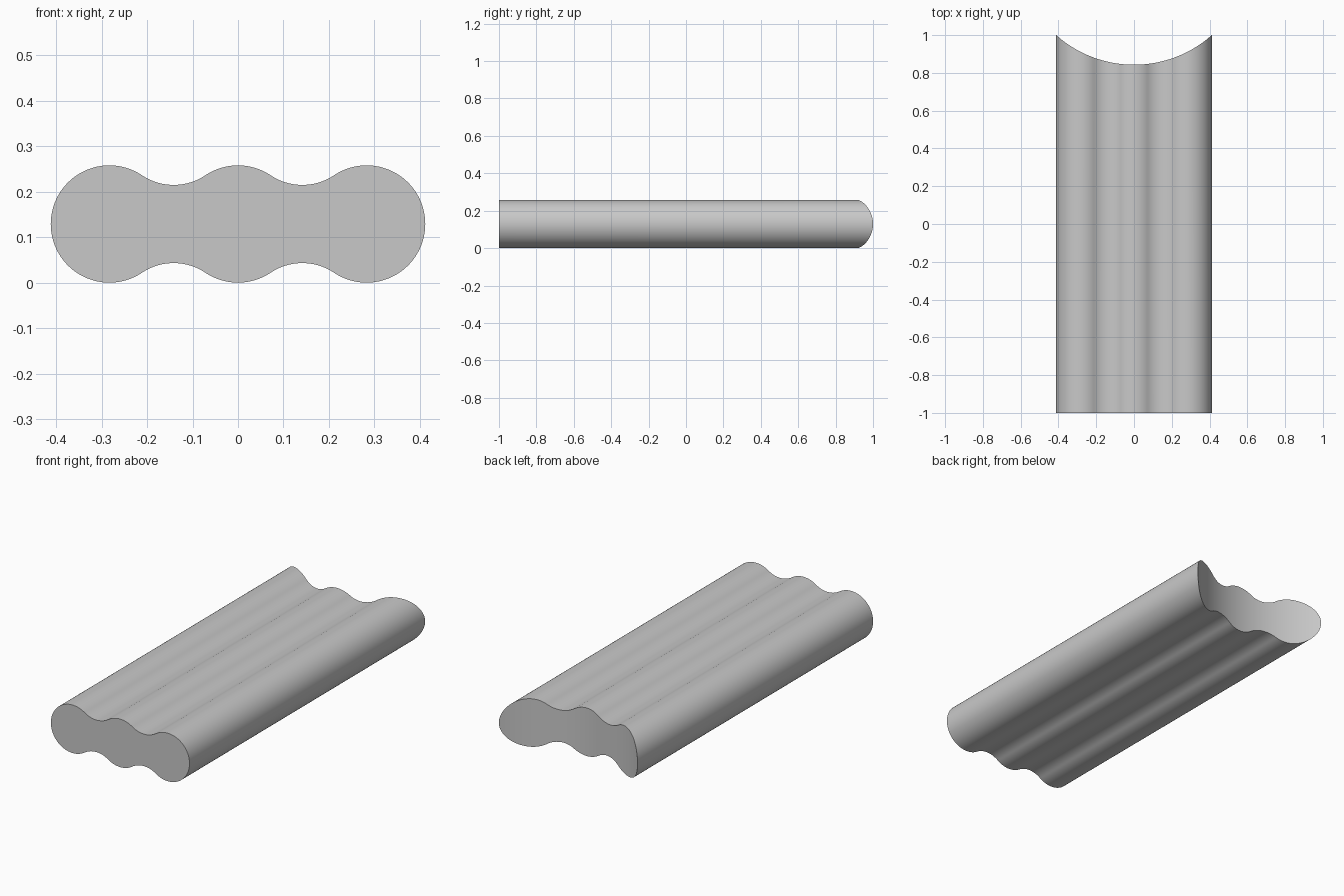
import bpy
import bmesh
from math import sin, cos, pi, atan2, sqrt

cube = bpy.data.objects.get("Cube")
if cube:
    bpy.data.objects.remove(cube, do_unlink=True)

R = 0.129            # lobe radius, also the mid height
PITCH = 0.283        # lobe spacing
FILLET = 0.125       # radius of the grooves between lobes
SADDLE = 0.62        # radius of the hollowed back end
HALF = PITCH + R
RISE = sqrt((R + FILLET) ** 2 - (PITCH / 2) ** 2)
TANGENT = atan2(RISE, PITCH / 2)
SADDLE_Y = 1 + sqrt(SADDLE ** 2 - HALF ** 2)


def arc(cx, cz, r, a, b, n):
    """Points along an arc from angle a to angle b, leaving out the last."""
    return [(cx + r * cos(a + (b - a) * i / n), cz + r * sin(a + (b - a) * i / n))
            for i in range(n)]


# Upper half of the section, left to right: lobe, groove, lobe, groove, lobe
upper = arc(-PITCH, 0, R, pi, TANGENT, 40)
upper += arc(-PITCH / 2, RISE, FILLET, TANGENT - pi, -TANGENT, 20)
upper += arc(0, 0, R, pi - TANGENT, TANGENT, 24)
upper += arc(PITCH / 2, RISE, FILLET, TANGENT - pi, -TANGENT, 20)
upper += arc(PITCH, 0, R, pi - TANGENT, 0, 40)
upper.append((HALF, 0))
lower = [(x, -z) for x, z in upper[-2:0:-1]]
outline = upper + lower
count, top = len(outline), len(upper)

# Flat front end, cylindrical hollow at the back end
bm = bmesh.new()
front = [bm.verts.new((x, -1, R + z)) for x, z in outline]
back = [bm.verts.new((x, SADDLE_Y - sqrt(SADDLE ** 2 - x * x), R + z)) for x, z in outline]
bm.faces.new(front)
for i in range(count):
    j = (i + 1) % count
    bm.faces.new((front[i], front[j], back[j], back[i]))

# The hollow is faced with upright strips from the top edge to the bottom edge
for i in range(top - 1):
    strip = [back[i], back[i + 1], back[-(i + 1) % count], back[-i % count]]
    bm.faces.new(list(dict.fromkeys(strip)))
bmesh.ops.recalc_face_normals(bm, faces=bm.faces)

mesh = bpy.data.meshes.new("lobed_bar")
bm.to_mesh(mesh)
bm.free()
bar = bpy.data.objects.new("lobed_bar", mesh)
bpy.context.collection.objects.link(bar)

# Plain grey
grey = bpy.data.materials.new("light_grey")
grey.use_nodes = True
colour = (0.58, 0.58, 0.58, 1)
grey.diffuse_color = colour
grey.node_tree.nodes["Principled BSDF"].inputs["Base Color"].default_value = colour
mesh.materials.append(grey)

# Smooth sides with sharp end edges
bpy.ops.object.select_all(action='DESELECT')
bar.select_set(True)
bpy.context.view_layer.objects.active = bar
bpy.ops.object.shade_smooth_by_angle(angle=pi / 6)
